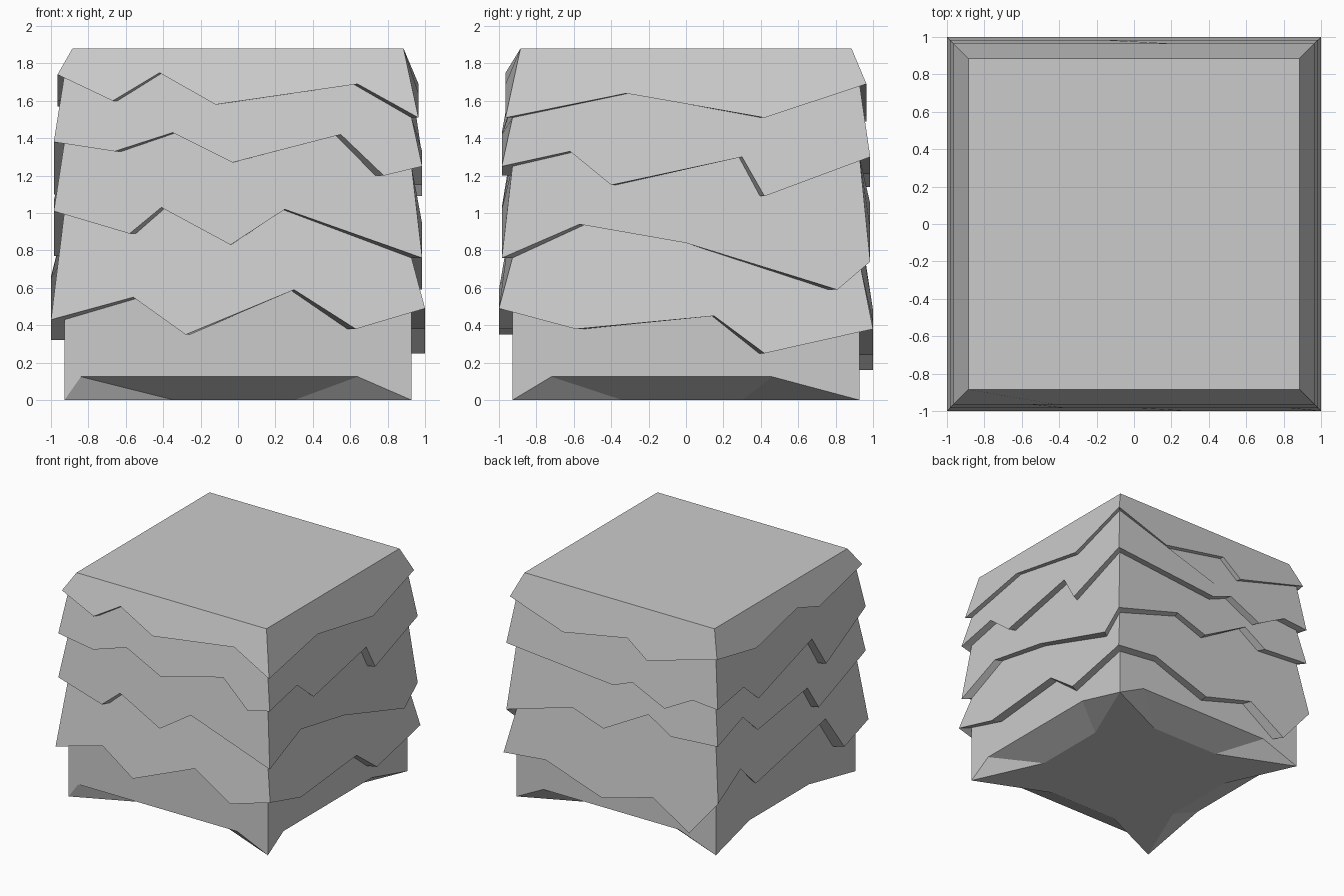
import bpy
import bmesh

cube = bpy.data.objects.get("Cube")
if cube:
    bpy.data.objects.remove(cube, do_unlink=True)

# One plain grey material
grey = bpy.data.materials.new("pale_grey")
grey.use_nodes = True
grey.diffuse_color = (0.6, 0.6, 0.6, 1)
grey.node_tree.nodes["Principled BSDF"].inputs["Base Color"].default_value = grey.diffuse_color


def on_side(side, along, out, z):
    """Place a point on the front side, turned by quarter turns to the right, back and left."""
    x, y = along, -out
    for _ in range(side):
        x, y = -y, x
    return (x, y, z)


def make_ring(half, sides):
    """Each side is its starting corner height followed by (along, height) points."""
    return [[on_side(k, -half, half, corner)] + [on_side(k, t, half, z) for t, z in points]
            for k, (corner, *points) in enumerate(sides)]


def shrink(ring, factor):
    return [[(x * factor, y * factor, z) for x, y, z in side] for side in ring]


def closed_side(ring, k):
    """One side of a ring including the corner that begins the next side."""
    return ring[k] + [ring[(k + 1) % len(ring)][0]]


def build(name, faces):
    bm = bmesh.new()
    for face in faces:
        bm.faces.new([bm.verts.new(p) for p in face])
    bmesh.ops.remove_doubles(bm, verts=bm.verts, dist=1e-5)
    mesh = bpy.data.meshes.new(name)
    bm.to_mesh(mesh)
    bm.free()
    mesh.materials.append(grey)
    bpy.context.collection.objects.link(bpy.data.objects.new(name, mesh))


def walls(upper, lower):
    return [closed_side(lower, k) + closed_side(upper, k)[::-1] for k in range(len(lower))]


def shelf(outer, inner):
    """Underside strip joining a ragged hem to the layer below."""
    faces = []
    for k in range(len(outer)):
        o, i = closed_side(outer, k), closed_side(inner, k)
        faces += [(o[n + 1], o[n], i[n], i[n + 1]) for n in range(len(o) - 1)]
    return faces


# Ragged hems, sides in order front, right, back, left
top_hem = [
    (1.74, (-.67, 1.6), (-.42, 1.75), (-.12, 1.58), (.64, 1.69)),
    (1.51, (-.32, 1.64), (.42, 1.51)),
    (1.69, (-.47, 1.52), (.13, 1.63), (.31, 1.49)),
    (1.67, (-.44, 1.57), (.1, 1.7), (.4, 1.6)),
]
upper_hem = [
    (1.38, (-.66, 1.33), (-.35, 1.43), (-.03, 1.27), (.55, 1.42), (.78, 1.2)),
    (1.25, (-.62, 1.33), (-.4, 1.15), (.3, 1.3), (.42, 1.09)),
    (1.3, (.01, 1.21), (.19, 1.28), (.49, 1.14), (.75, 1.28)),
    (1.26, (-.64, 1.32), (-.44, 1.15), (.27, 1.38), (.46, 1.1)),
]
middle_hem = [
    (1.01, (-.58, .89), (-.41, 1.03), (-.04, .83), (.25, 1.02)),
    (.76, (-.57, .94), (0, .84), (.81, .59)),
    (.74, (-.37, .92), (-.08, .82), (.34, 1.05), (.55, .92)),
    (.95, (-.65, 1.07), (-.45, .89), (.21, .99), (.36, .77)),
]
lower_hem = [
    (.43, (-.56, .55), (-.28, .35), (.3, .59), (.63, .38)),
    (.49, (-.59, .38), (.15, .45), (.42, .25)),
    (.38, (-.61, .42), (-.08, .24), (.39, .37), (.73, .16)),
    (.48, (-.7, .66), (-.5, .46), (.43, .65), (.68, .32)),
]

# Top layer starts at a flat square, every other layer hangs from the hem above it
roof = make_ring(.885, [(1.88,)] * 4)
core = .928
upper_edge = roof
for name, half, hem in (
    ("top_layer", .965, top_hem),
    ("upper_layer", .985, upper_hem),
    ("middle_layer", .985, middle_hem),
    ("lower_layer", 1, lower_hem),
):
    outer = make_ring(half, hem)
    inner = shrink(outer, core / half)
    faces = walls(upper_edge, outer) + shelf(outer, inner)
    if upper_edge is roof:
        faces.append([side[0] for side in roof])
    build(name, faces)
    upper_edge = inner

# Base with a raised rim between the corner feet
rim = .125
rim_ends = ((-.84, .13, .64), (-.72, -.17, .46), (-.68, 0, .58), (-.48, 0, .31))
base_ring = make_ring(core, [(0, *((t, rim) for t in ends)) for ends in rim_ends])
base = walls(upper_edge, base_ring)
sole = []
for k in range(4):
    c0, e1, mid, e2, c1 = closed_side(base_ring, k)
    i1, i2 = (on_side(k, t, .66, 0) for t in (-.34, .3))
    base += [(e1, c0, i1), (mid, e1, i1), (mid, i1, i2), (e2, mid, i2), (c1, e2, i2)]
    sole += [c0, i1, i2]
base.append(sole[::-1])
build("base", base)
